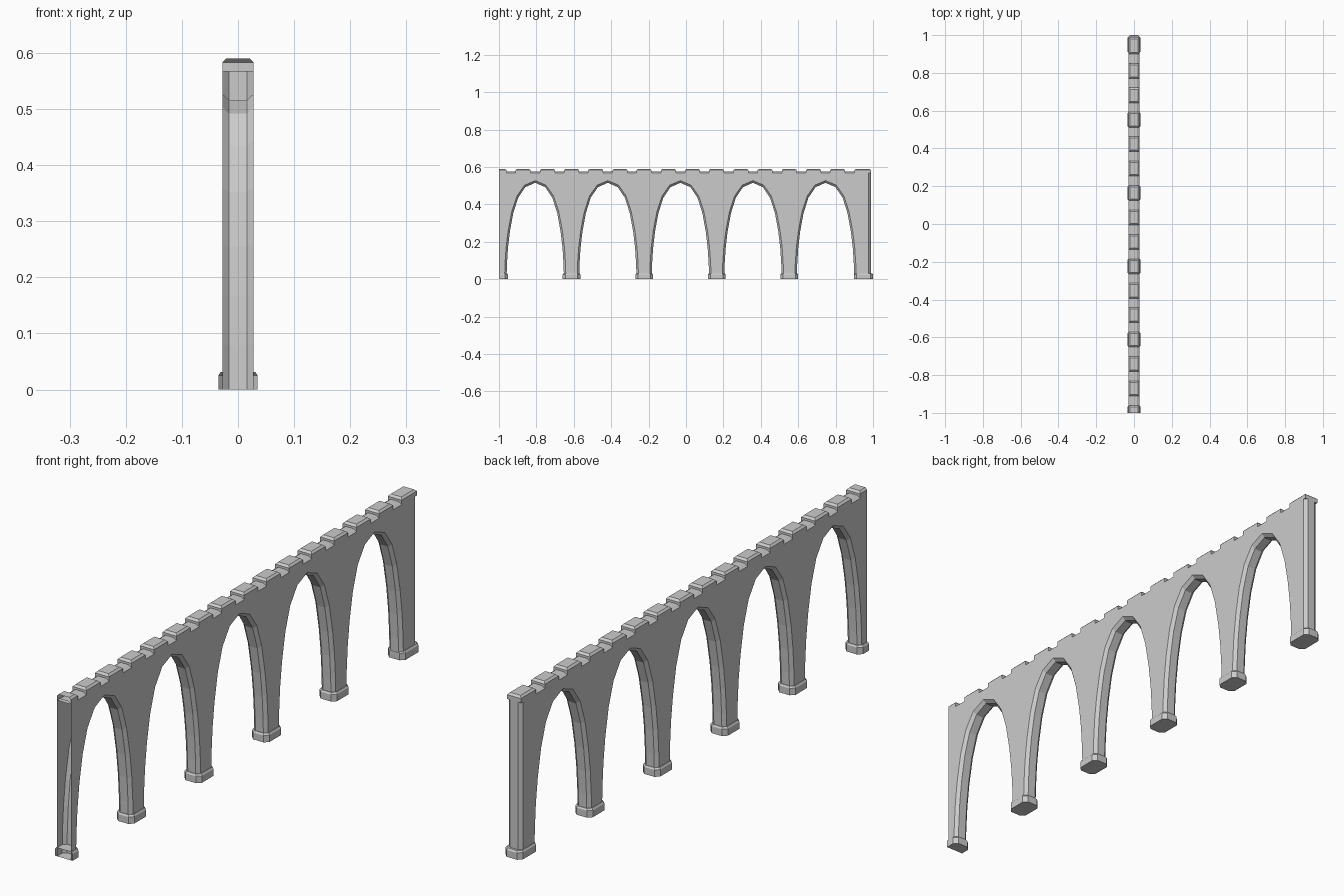
import bpy, bmesh

if "Cube" in bpy.data.objects:
    bpy.data.objects.remove(bpy.data.objects["Cube"])

PITCH = 0.388          # distance between pillars
START = -1.0           # the arcade is cut open through the first pillar
FACE_X, EDGE_X = 0.028, 0.016


def finish(name, bm, clip=False):
    # Optionally slice away everything beyond the open end
    if clip:
        bmesh.ops.bisect_plane(bm, geom=bm.verts[:] + bm.edges[:] + bm.faces[:],
                               plane_co=(0, START, 0), plane_no=(0, -1, 0),
                               clear_outer=True)
    bmesh.ops.recalc_face_normals(bm, faces=bm.faces[:])
    mesh = bpy.data.meshes.new(name)
    bm.to_mesh(mesh)
    bm.free()
    obj = bpy.data.objects.new(name, mesh)
    bpy.context.collection.objects.link(obj)
    return obj


def octagon(hx, hy, c):
    return [(hx, hy - c), (hx - c, hy), (c - hx, hy), (-hx, hy - c),
            (-hx, c - hy), (c - hx, -hy), (hx - c, -hy), (hx, c - hy)]


def stack(name, y, rings, clip):
    # Closed solid from matching outlines at rising heights
    bm = bmesh.new()
    rows = [[bm.verts.new((px, y + py, z)) for px, py in ring] for z, ring in rings]
    n = len(rows[0])
    for a, b in zip(rows, rows[1:]):
        for i in range(n):
            j = (i + 1) % n
            bm.faces.new((a[i], a[j], b[j], b[i]))
    bm.faces.new(rows[0])
    bm.faces.new(rows[-1])
    return finish(name, bm, clip)


# Arcade wall: outline of the flat face and of the chamfered inner edge
half_arch = [(0.164, 0), (0.162, 0.08), (0.156, 0.17), (0.145, 0.26), (0.126, 0.36),
             (0.098, 0.445), (0.057, 0.503)]
arch = [(-d, z) for d, z in half_arch] + [(0, 0.527)] + half_arch[::-1]


def outline(sy, sz, end, top):
    pts = [(START, 0)]
    for k in range(5):
        c = START + PITCH * (k + 0.5)
        pts += [(c + d * sy, z * sz) for d, z in arch]
    return pts + [(end, 0), (end, top), (START, top)]


face = outline(1, 1, 0.977, 0.567)
edge = outline(0.935, 0.978, 0.988, 0.575)
bm = bmesh.new()
loops = [[bm.verts.new((x, y, z)) for y, z in pts]
         for x, pts in ((FACE_X, face), (EDGE_X, edge), (-EDGE_X, edge), (-FACE_X, face))]
count = len(face)
for a, b in zip(loops, loops[1:]):
    for i in range(count - 1):      # the closing edge is skipped: open end
        bm.faces.new((a[i], a[i + 1], b[i + 1], b[i]))
caps = [bm.faces.new(loops[0]), bm.faces.new(loops[-1])]
bmesh.ops.recalc_face_normals(bm, faces=bm.faces[:])
bmesh.ops.triangulate(bm, faces=caps)
finish("arcade_wall", bm)

# Octagonal pillar bases
for k in range(6):
    last = k == 5
    y = 0.949 if last else START + PITCH * k
    hy = 0.051 if last else 0.047
    stack("pillar_base", y, [(0, octagon(0.035, hy, 0.014)),
                             (0.025, octagon(0.035, hy, 0.014)),
                             (0.031, octagon(0.031, hy - 0.004, 0.013))], k == 0)

# Bevelled blocks along the top
def rect(hx, hy):
    return [(hx, hy), (-hx, hy), (-hx, -hy), (hx, -hy)]


for k in range(16):
    last = k == 15
    y = 0.944 if last else START + PITCH / 3 * k
    hy = 0.044 if last else 0.04
    stack("top_block", y, [(0.567, rect(0.028, hy)), (0.583, rect(0.028, hy)),
                           (0.59, rect(0.021, hy - 0.008))], k == 0)
